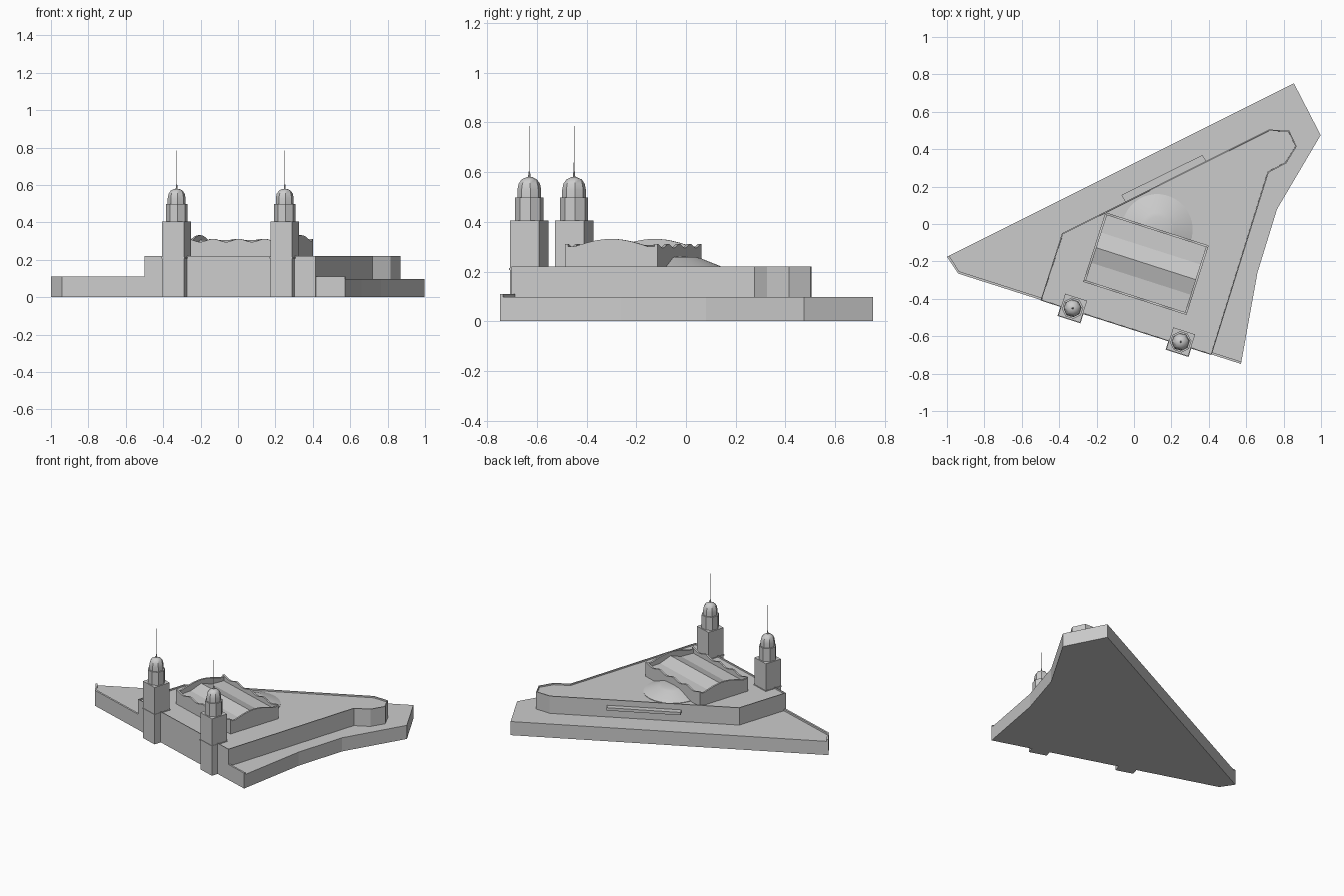
import bpy, bmesh, math
from mathutils import Matrix, Vector

cube = bpy.data.objects.get("Cube")
if cube:
    bpy.data.objects.remove(cube)

stone = bpy.data.materials.new("stone_grey")
stone.use_nodes = True
stone.diffuse_color = (0.6, 0.6, 0.6, 1)
stone.node_tree.nodes["Principled BSDF"].inputs["Base Color"].default_value = (0.6, 0.6, 0.6, 1)

TURN = math.radians(-17.8)   # direction of the main facade


def finish(name, bm, loc=(0, 0, 0), turn=0.0, smooth=False):
    bmesh.ops.recalc_face_normals(bm, faces=bm.faces[:])
    mesh = bpy.data.meshes.new(name)
    bm.to_mesh(mesh)
    bm.free()
    mesh.materials.append(stone)
    ob = bpy.data.objects.new(name, mesh)
    ob.location = loc
    ob.rotation_euler.z = turn
    bpy.context.collection.objects.link(ob)
    if smooth:
        bpy.ops.object.select_all(action='DESELECT')
        ob.select_set(True)
        bpy.context.view_layer.objects.active = ob
        bpy.ops.object.shade_smooth_by_angle(angle=math.radians(35))
    return ob


def extrude(bm, points, shift):
    """Close a planar outline and extrude it; returns the far cap."""
    shift = Vector(shift)
    low = [bm.verts.new(p) for p in points]
    high = [bm.verts.new(Vector(p) + shift) for p in points]
    bm.faces.new(low)
    cap = bm.faces.new(high)
    for i in range(len(low)):
        j = (i + 1) % len(low)
        bm.faces.new((low[i], low[j], high[j], high[i]))
    return cap


def slab(name, outline, z0, z1, rim=0.0):
    bm = bmesh.new()
    cap = extrude(bm, [(x, y, z0) for x, y in outline], (0, 0, z1 - z0))
    bmesh.ops.recalc_face_normals(bm, faces=bm.faces[:])
    if rim:   # raised parapet around a sunken roof
        bmesh.ops.inset_individual(bm, faces=[cap], thickness=0.007)
        bmesh.ops.inset_individual(bm, faces=[cap], thickness=0.0005, depth=-rim)
    return finish(name, bm)


def box(bm, size, centre):
    m = Matrix.Translation(centre) @ Matrix.Diagonal((*size, 1))
    bmesh.ops.create_cube(bm, size=1, matrix=m)


def lathe(name, profile, sides, loc, turn=0.0, smooth=False):
    bm = bmesh.new()
    rings = []
    for r, z in profile:
        rings.append([bm.verts.new((r * math.cos(a), r * math.sin(a), z))
                      for a in (math.tau * (i + 0.5) / sides for i in range(sides))])
    for a, b in zip(rings, rings[1:]):
        for i in range(sides):
            j = (i + 1) % sides
            bm.faces.new((a[i], a[j], b[j], b[i]))
    bm.faces.new(rings[0])
    bm.faces.new(rings[-1])
    return finish(name, bm, loc, turn, smooth)


# Terrace and main block
slab("terrace", [(-1, -0.175), (-0.94, -0.265), (0.572, -0.748), (0.66, -0.26),
                 (0.765, 0.08), (0.998, 0.475), (0.855, 0.752)], 0, 0.097)
slab("terrace_parapet", [(-1, -0.175), (-0.94, -0.265), (0.572, -0.748),
                         (0.574, -0.736), (-0.935, -0.253), (-0.988, -0.169)], 0.09, 0.11)
slab("main_block", [(-0.5, -0.409), (0.415, -0.701), (0.72, 0.275), (0.815, 0.325),
                    (0.87, 0.415), (0.83, 0.5), (0.72, 0.505), (-0.385, -0.05)],
     0.002, 0.22, rim=0.01)
slab("rear_canopy", [(-0.067, 0.155), (-0.045, 0.115), (0.388, 0.332), (0.366, 0.369)],
     0.16, 0.18)

# Hall with scalloped long walls and arched end walls
HALL = (0.064, -0.212, 0)
HX, HY, THICK = 0.29, 0.195, 0.012


def wave(t):
    return 0.303 + 0.008 * math.cos(t * math.tau * 4)


def arch(t):
    return 0.3 + 0.031 * math.sin(math.pi * min(max((t - 0.1) / 0.8, 0), 1))


def crest(half, height, steps=40):
    top = [(half * (2 * i / steps - 1), height(i / steps)) for i in range(steps + 1)]
    return [(half, 0.2), (-half, 0.2)] + top


bm = bmesh.new()
for side in (-1, 1):
    extrude(bm, [(s, side * HY, z) for s, z in crest(HX, wave)], (0, -side * THICK, 0))
    extrude(bm, [(side * HX, s, z) for s, z in crest(HY, arch)], (-side * THICK, 0, 0))
finish("hall_walls", bm, HALL, TURN)

bm = bmesh.new()
inner = HY - THICK / 2
section = [(-inner, 0.2), (inner, 0.2), (inner, 0.272), (0.085, 0.276),
           (0, 0.306), (-0.085, 0.276), (-inner, 0.272)]
extrude(bm, [(-HX + 0.005, y, z) for y, z in section], (2 * HX - 0.01, 0, 0))
finish("hall_roof", bm, HALL, TURN)

# Low round mound behind the hall
lathe("rear_mound", [(0.19, 0.2), (0.19, 0.213), (0.09, 0.253), (0.07, 0.258), (0.02, 0.26)],
      40, (0.124, -0.03, 0), TURN, smooth=True)

# Twin towers on the facade
for label, x, y in (("right", -0.328, -0.45), ("left", 0.25, -0.63)):
    at = (x, y, 0)
    bm = bmesh.new()
    box(bm, (0.123, 0.123, 0.405), (0, 0, 0.2025))
    box(bm, (0.129, 0.129, 0.008), (0, 0, 0.21))
    finish(label + "_tower_shaft", bm, at, TURN)
    lathe(label + "_tower_belfry", [(0.057, 0.4), (0.057, 0.498)], 8, at, TURN)
    lathe(label + "_tower_dome", [(0.048, 0.49), (0.048, 0.528), (0.043, 0.553),
                                  (0.031, 0.57), (0.012, 0.579)], 8, at, TURN, smooth=True)
    lathe(label + "_tower_finial", [(0.006, 0.57), (0.003, 0.602)], 8, at, TURN)
    lathe(label + "_tower_mast", [(0.0015, 0.59), (0.001, 0.785)], 6, at, TURN)
